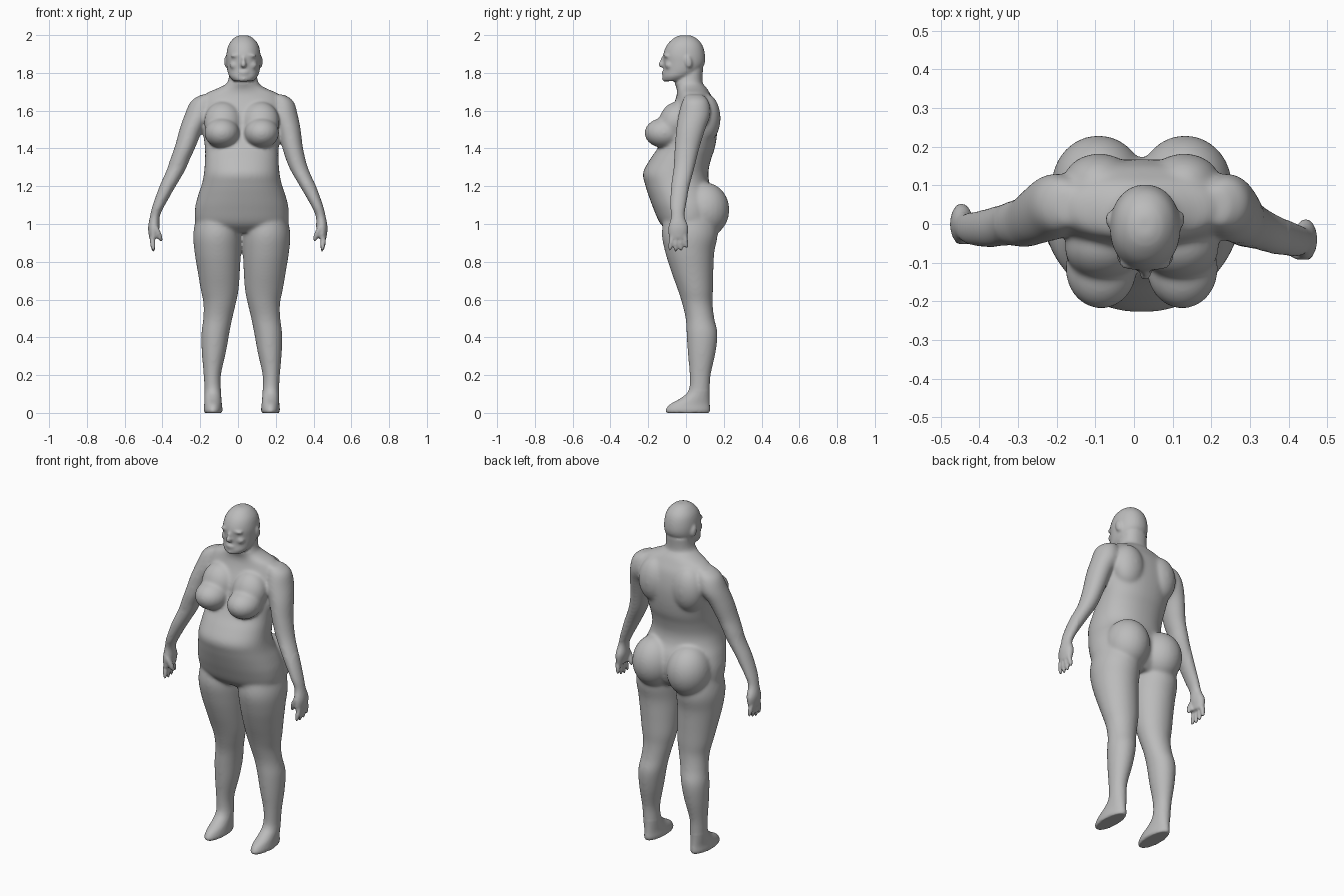
import bpy, bmesh, math
from mathutils import Matrix, Vector

if "Cube" in bpy.data.objects:
    bpy.data.objects.remove(bpy.data.objects["Cube"], do_unlink=True)

CENTRE = 0.02
bm = bmesh.new()


def smooth_path(rows, steps=5):
    """Catmull-Rom interpolation through a list of section tuples."""
    rows = [Vector(r) for r in rows]
    out = []
    for i in range(len(rows) - 1):
        a, b = rows[max(i - 1, 0)], rows[i]
        c, d = rows[i + 1], rows[min(i + 2, len(rows) - 1)]
        for s in range(steps):
            t = s / steps
            out.append(b + (c - a) * (t / 2) + (a * 2 - b * 5 + c * 4 - d) * (t * t / 2)
                       + (b * 3 - a - c * 3 + d) * (t ** 3 / 2))
    return out + [rows[-1]]


def loft(rows, side=1, power=1.0, shift=None, sides=40):
    """Skin of level oval sections (z, x, y, half width, half depth)."""
    rings = []
    for z, x, y, rx, ry in smooth_path(rows):
        dx, dy = shift(z) if shift else (0, 0)
        ring = []
        for k in range(sides):
            a = math.tau * k / sides
            c, s = math.cos(a), math.sin(a)
            px = math.copysign(abs(c) ** power, c) * rx
            py = math.copysign(abs(s) ** power, s) * ry
            ring.append(bm.verts.new((CENTRE + side * (x + dx + px), y + dy + py, z)))
        rings.append(ring)
    for lo, hi in zip(rings, rings[1:]):
        for k in range(sides):
            n = (k + 1) % sides
            bm.faces.new((lo[k], lo[n], hi[n], hi[k]))
    bm.faces.new(rings[0])
    bm.faces.new(rings[-1])


def blob(x, y, z, rx, ry, rz, tilt=0, roll=0):
    """Ellipsoid of flesh, tilted about x and rolled about y."""
    m = (Matrix.Translation((CENTRE + x, y, z)) @ Matrix.Rotation(roll, 4, 'Y')
         @ Matrix.Rotation(tilt, 4, 'X') @ Matrix.Diagonal((rx, ry, rz, 1)))
    bmesh.ops.create_uvsphere(bm, u_segments=24, v_segments=16, radius=1, matrix=m)


# Torso from the neck to the crotch
loft([(1.82, .006, .03, .07, .06), (1.75, .006, .015, .082, .073), (1.72, 0, .03, .125, .08),
      (1.69, 0, .04, .19, .088), (1.64, 0, .045, .22, .108), (1.56, 0, .035, .215, .132),
      (1.48, 0, .025, .205, .14), (1.40, 0, 0, .195, .152), (1.34, 0, -.03, .195, .162),
      (1.27, 0, -.055, .2, .173), (1.21, 0, -.045, .212, .172), (1.15, 0, -.02, .232, .178),
      (1.08, 0, 0, .248, .172), (1.0, 0, .01, .24, .145), (.955, 0, .02, .17, .1)], power=.9)

# Head
HEAD = .009
loft([(1.999, HEAD, -.005, .02, .025), (1.985, HEAD, -.005, .05, .058), (1.95, HEAD, -.007, .078, .092),
      (1.9, HEAD, -.01, .09, .11), (1.85, HEAD, -.01, .09, .109), (1.81, HEAD, -.022, .085, .096),
      (1.78, HEAD, -.045, .074, .078), (1.757, HEAD, -.062, .052, .058)], power=.95)
blob(HEAD, -.126, 1.845, .015, .02, .018)
blob(HEAD, -.118, 1.865, .011, .018, .03, tilt=-.25)
blob(HEAD, -.112, 1.803, .03, .017, .008)
blob(HEAD, -.11, 1.789, .026, .017, .008)
blob(HEAD, -.105, 1.768, .03, .022, .016)

for side in (1, -1):
    # Face halves: brow, cheek and ear
    blob(HEAD + side * .035, -.1, 1.893, .034, .02, .01, roll=side * .1)
    blob(HEAD + side * .045, -.085, 1.84, .028, .026, .024)
    blob(HEAD + side * .09, .012, 1.86, .012, .02, .034, tilt=.2)

    # Chest, shoulder blades and buttocks
    blob(side * .105, -.115, 1.482, .093, .105, .08)
    blob(side * .1, -.06, 1.54, .1, .085, .11, tilt=-.3)
    blob(side * .11, .105, 1.56, .095, .078, .13)
    blob(side * .112, .1, 1.075, .122, .13, .145)

    # Leg and foot
    loft([(1.06, .125, .02, .11, .13), (.95, .13, .02, .127, .148), (.85, .128, .02, .122, .13),
          (.75, .122, .033, .112, .112), (.65, .117, .05, .1, .093), (.58, .117, .06, .086, .081),
          (.5, .127, .074, .077, .076), (.42, .14, .085, .074, .082), (.32, .148, .083, .064, .074),
          (.2, .156, .075, .046, .056), (.12, .154, .07, .044, .056), (.08, .153, .05, .045, .075),
          (.045, .152, .02, .047, .106), (.015, .152, .01, .05, .118), (0, .152, .01, .046, .113)],
         side)

    # Arm and palm: the right arm swings a little wider and further back
    def swing(z, side=side):
        if side > 0:
            return 0, 0
        return min(.042, (1.62 - z) * .15), max(0, min(.04, (1.4 - z) * .1))

    loft([(1.685, .19, .045, .035, .045), (1.65, .212, .05, .062, .07), (1.58, .222, .045, .074, .085),
          (1.5, .25, .025, .062, .077), (1.4, .27, .005, .055, .066), (1.3, .3, -.01, .05, .056),
          (1.2, .35, -.03, .043, .05), (1.1, .397, -.042, .032, .042), (1.04, .418, -.043, .026, .036),
          (.98, .424, -.04, .03, .053), (.925, .426, -.042, .022, .048)], side, shift=swing)

    # Fingers and thumb
    dx, dy = swing(.93)
    for i, drop in enumerate((.005, .0, .005, .018)):
        blob(side * (.43 + dx), dy - .078 + i * .025, .9 + drop, .014, .013, .05,
             tilt=.12 * (i - 1.5), roll=side * .1)
    blob(side * (.4 + dx), dy - .075, .95, .015, .016, .05, tilt=.2, roll=side * .4)

# Fuse the parts into one skin
bmesh.ops.recalc_face_normals(bm, faces=bm.faces)
mesh = bpy.data.meshes.new("body")
bm.to_mesh(mesh)
bm.free()
body = bpy.data.objects.new("body", mesh)
bpy.context.collection.objects.link(body)
bpy.context.view_layer.objects.active = body
body.select_set(True)


def bake():
    bpy.ops.object.convert(target='MESH')


remesh = body.modifiers.new("fuse", 'REMESH')
remesh.mode = 'VOXEL'
remesh.voxel_size = .007
soften = body.modifiers.new("soften", 'SMOOTH')
soften.factor, soften.iterations = .5, 4
bake()

# Blend the flesh of trunk and limbs more than face, hands and feet
group = body.vertex_groups.new(name="flesh")
group.add([v.index for v in body.data.vertices
           if .12 < v.co.z < 1.74 and abs(v.co.x - CENTRE) < .38], 1, 'REPLACE')
blend = body.modifiers.new("blend", 'SMOOTH')
blend.factor, blend.iterations, blend.vertex_group = .5, 22, "flesh"
bake()

# Plain grey skin
grey = bpy.data.materials.new("plain grey")
grey.use_nodes = True
colour = (.5, .5, .5, 1)
grey.diffuse_color = colour
grey.node_tree.nodes["Principled BSDF"].inputs["Base Color"].default_value = colour
body.data.materials.clear()
body.data.materials.append(grey)
bpy.ops.object.shade_smooth()
